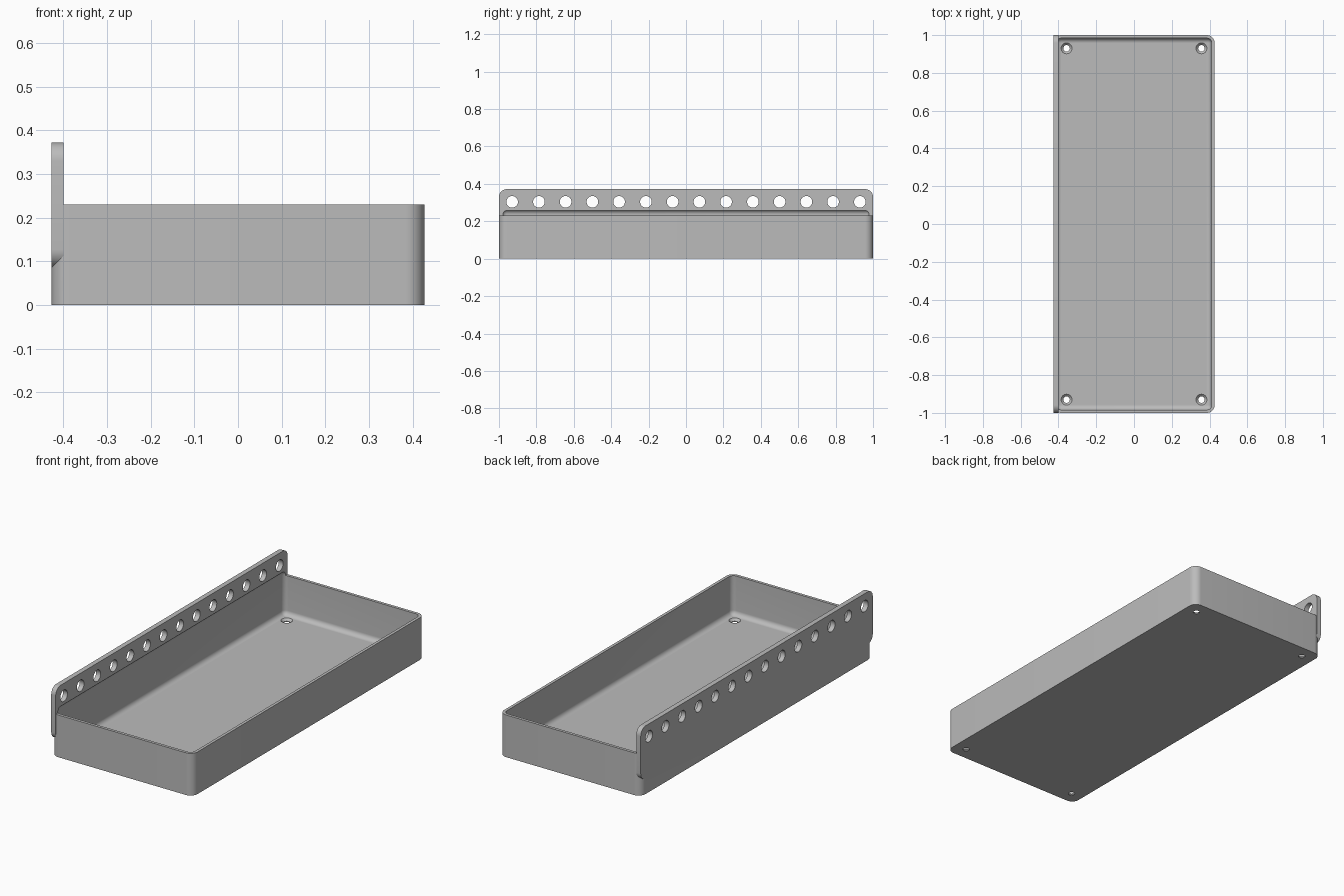
import bpy
import bmesh
from mathutils import Matrix, Vector

cube = bpy.data.objects.get("Cube")
if cube:
    bpy.data.objects.remove(cube, do_unlink=True)

HALF_X, HALF_Y = 0.427, 1.0
TRAY_H, PLATE_TOP, PLATE_BOTTOM = 0.23, 0.372, 0.085
PLATE_IN = -0.40              # inner face of the mounting plate
R = 0.042                     # outer corner radius
WALL = 0.016

grey = bpy.data.materials.new("grey plastic")
grey.use_nodes = True
colour = (0.5, 0.5, 0.5, 1)
grey.diffuse_color = colour
grey.node_tree.nodes["Principled BSDF"].inputs["Base Color"].default_value = colour


def make_object(name, bm):
    mesh = bpy.data.meshes.new(name)
    bm.to_mesh(mesh)
    bm.free()
    mesh.materials.append(grey)
    obj = bpy.data.objects.new(name, mesh)
    bpy.context.collection.objects.link(obj)
    return obj


def rounded_box(name, low, high, radius, axis=None):
    """Box with the edges along one axis rounded, or all edges if axis is None."""
    low, high = Vector(low), Vector(high)
    bm = bmesh.new()
    bmesh.ops.create_cube(bm, size=1)
    bmesh.ops.scale(bm, vec=high - low, verts=bm.verts)
    bmesh.ops.translate(bm, vec=(low + high) / 2, verts=bm.verts)
    edges = [e for e in bm.edges if axis is None
             or abs((e.verts[0].co - e.verts[1].co)[axis]) > 1e-4]
    bmesh.ops.bevel(bm, geom=edges, offset=radius, segments=10,
                    profile=0.5, affect='EDGES')
    return make_object(name, bm)


def cones(name, centres, r1, r2, depth, turn=Matrix()):
    """A row of round cutters in one mesh."""
    bm = bmesh.new()
    for c in centres:
        bmesh.ops.create_cone(bm, cap_ends=True, segments=32, radius1=r1,
                              radius2=r2, depth=depth,
                              matrix=Matrix.Translation(c) @ turn)
    return make_object(name, bm)


def combine(body, other, operation):
    other.hide_render = True
    mod = body.modifiers.new(other.name, 'BOOLEAN')
    mod.operation, mod.solver, mod.object = operation, 'EXACT', other
    bpy.context.view_layer.objects.active = body
    bpy.ops.object.modifier_apply(modifier=mod.name)
    bpy.data.objects.remove(other, do_unlink=True)


# Tray block joined with the tall mounting plate on its right side
tray = rounded_box("tray_with_mounting_plate", (-HALF_X, -HALF_Y, 0),
                   (HALF_X, HALF_Y, TRAY_H), R, axis=2)
plate = rounded_box("mounting_plate", (-HALF_X, -HALF_Y, PLATE_BOTTOM),
                    (PLATE_IN, HALF_Y, PLATE_TOP), R, axis=0)
combine(tray, plate, 'UNION')

# Rounded cavity, which also scoops a shallow recess into the plate
cavity = rounded_box("cavity", (-HALF_X + WALL, -HALF_Y + WALL, WALL),
                     (HALF_X - WALL, HALF_Y - WALL, 0.262), R - WALL)
combine(tray, cavity, 'DIFFERENCE')

# Row of holes through the plate
row = [(PLATE_IN, (i - 6.5) * 0.143, 0.304) for i in range(14)]
combine(tray, cones("plate_holes", row, 0.031, 0.031, 0.2,
                    Matrix.Rotation(1.5707963, 4, 'Y')), 'DIFFERENCE')

# Countersunk screw holes in the floor corners
corners = [(sx * 0.357, sy * 0.93) for sx in (-1, 1) for sy in (-1, 1)]
combine(tray, cones("screw_holes", [(x, y, 0) for x, y in corners],
                    0.017, 0.017, 0.1), 'DIFFERENCE')
combine(tray, cones("countersinks", [(x, y, 0.012) for x, y in corners],
                    0.017, 0.033, 0.016), 'DIFFERENCE')

# Smooth the fillets, keep hard edges
bpy.ops.object.select_all(action='DESELECT')
tray.select_set(True)
bpy.context.view_layer.objects.active = tray
bpy.ops.object.shade_smooth_by_angle(angle=0.5)
